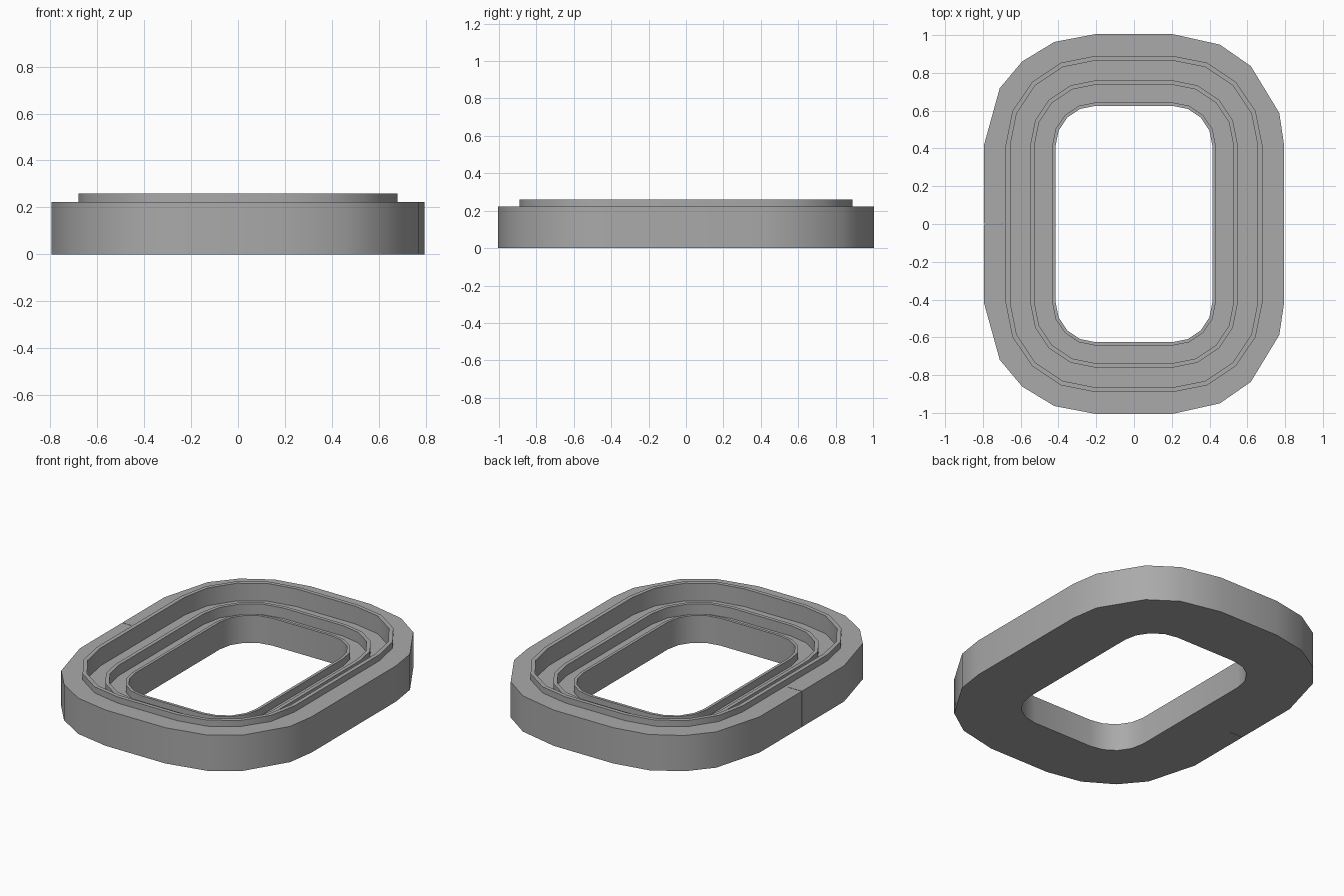
import bpy, bmesh
from math import radians, sin, cos

cube = bpy.data.objects.get("Cube")
if cube:
    bpy.data.objects.remove(cube, do_unlink=True)

grey = bpy.data.materials.new("plain grey")
grey.use_nodes = True
grey.diffuse_color = (0.4, 0.4, 0.4, 1)
grey.node_tree.nodes["Principled BSDF"].inputs["Base Color"].default_value = (0.4, 0.4, 0.4, 1)

CX, CY = 0.205, 0.415            # centre of each rounded corner
EVEN = (0, 22.5, 45, 67.5, 90)   # regular corner steps
RIGHT = (0, 17, 45.5, 65, 90)    # coarser outer corners
LEFT = (0, 31, 49, 68.5, 90)


def outline(radius, right=EVEN, left=EVEN):
    """Rounded rectangle, counter-clockwise from the right side."""
    def corner(angles, sx, sy):
        return [(sx * (CX + radius * cos(radians(a))),
                 sy * (CY + radius * sin(radians(a)))) for a in angles]
    return (corner(right, 1, 1) + corner(left, -1, 1)[::-1]
            + corner(left, -1, -1) + corner(right, 1, -1)[::-1])


# Cross-section as (corner radius, height), from the outer foot to the hole
section = [
    (0.59, 0), (0.59, 0.222),            # outer wall and shoulder
    (0.475, 0.222), (0.475, 0.26),       # raised lip
    (0.45, 0.26), (0.45, 0.15),          # outer groove
    (0.345, 0.15), (0.345, 0.19),        # middle ridge
    (0.322, 0.19), (0.322, 0.125),       # inner groove
    (0.228, 0.125), (0.228, 0.17),       # inner rim
    (0.21, 0.17), (0.21, 0),             # hole wall
]

bm = bmesh.new()
rings = []
for radius, z in section:
    is_outer = radius == section[0][0]
    points = outline(radius, RIGHT, LEFT) if is_outer else outline(radius)
    rings.append([bm.verts.new((x, y, z)) for x, y in points])
for i, ring in enumerate(rings):
    following = rings[(i + 1) % len(rings)]
    for j in range(len(ring)):
        k = (j + 1) % len(ring)
        bm.faces.new((ring[j], ring[k], following[k], following[j]))
bmesh.ops.recalc_face_normals(bm, faces=bm.faces)
mesh = bpy.data.meshes.new("gasket_ring")
bm.to_mesh(mesh)
bm.free()
mesh.materials.append(grey)
body = bpy.data.objects.new("gasket_ring", mesh)
bpy.context.collection.objects.link(body)

# Hairline seam through the outer band on one side
bpy.ops.mesh.primitive_cube_add(size=1, location=(-0.76, 0, 0.1))
cutter = bpy.context.object
cutter.name = "seam_cutter"
cutter.scale = (0.12, 0.003, 0.6)
cutter.hide_render = True
cutter.data.materials.append(grey)
bpy.context.view_layer.update()

bpy.ops.object.select_all(action='DESELECT')
bpy.context.view_layer.objects.active = body
body.select_set(True)
seam = body.modifiers.new("seam", 'BOOLEAN')
seam.operation = 'DIFFERENCE'
seam.solver = 'EXACT'
seam.object = cutter
bpy.ops.object.modifier_apply(modifier=seam.name)
bpy.data.objects.remove(cutter, do_unlink=True)

bpy.ops.object.shade_smooth_by_angle(angle=radians(30))
